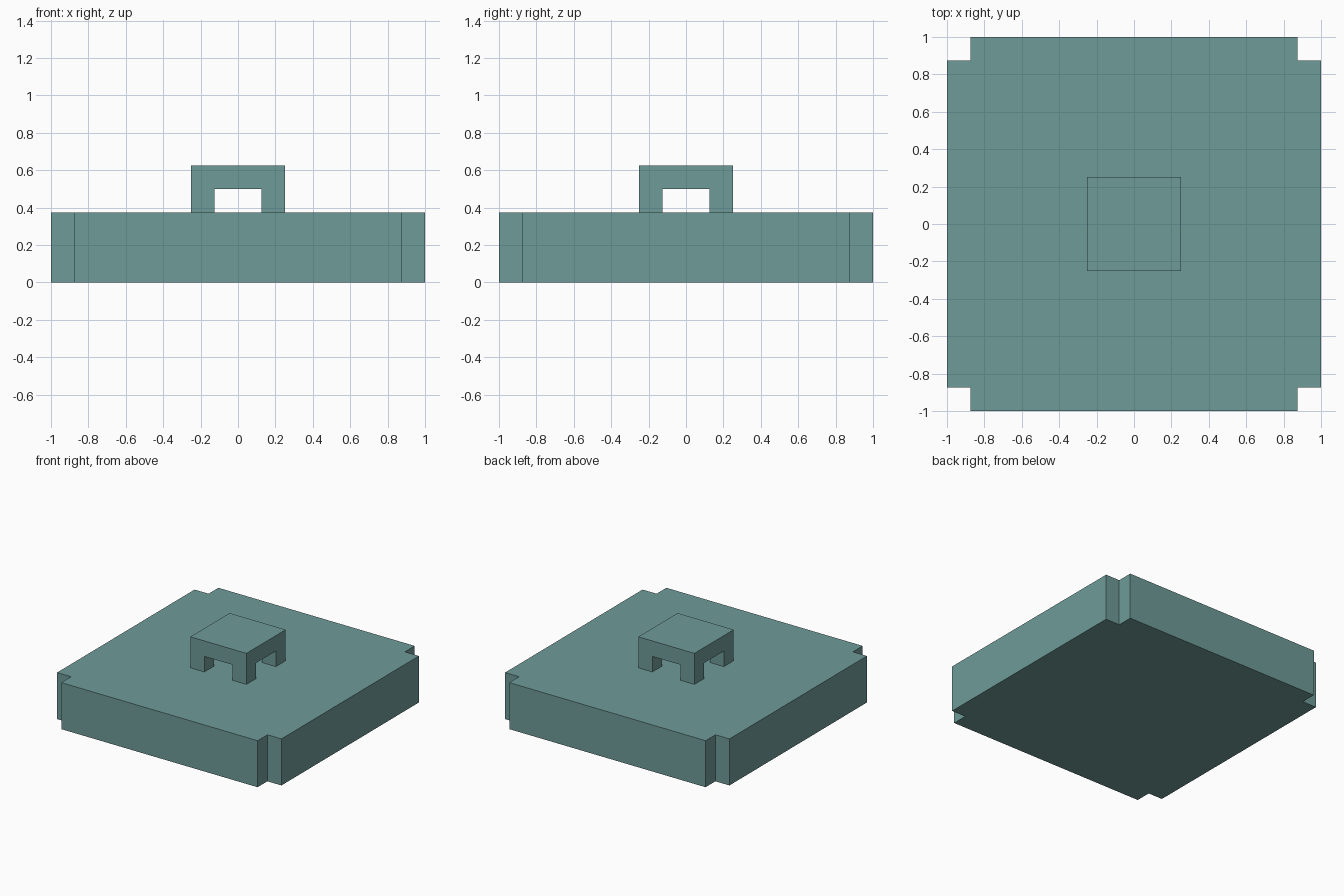
import bpy
import bmesh

if "Cube" in bpy.data.objects:
    bpy.data.objects.remove(bpy.data.objects["Cube"])

teal = bpy.data.materials.new("muted teal")
teal.diffuse_color = (0.156, 0.328, 0.314, 1)
teal.use_nodes = True
teal.node_tree.nodes["Principled BSDF"].inputs["Base Color"].default_value = teal.diffuse_color


def prism(name, outline, z0, z1):
    """Extrude a counter-clockwise outline from z0 to z1."""
    bm = bmesh.new()
    base = bm.faces.new([bm.verts.new((x, y, z0)) for x, y in outline])
    ext = bmesh.ops.extrude_face_region(bm, geom=[base], use_keep_orig=True)
    for v in ext["geom"]:
        if isinstance(v, bmesh.types.BMVert):
            v.co.z = z1
    bmesh.ops.recalc_face_normals(bm, faces=bm.faces[:])
    mesh = bpy.data.meshes.new(name)
    bm.to_mesh(mesh)
    bm.free()
    mesh.materials.append(teal)
    obj = bpy.data.objects.new(name, mesh)
    bpy.context.collection.objects.link(obj)
    return obj


def square(cx, cy, h):
    return [(cx - h, cy - h), (cx + h, cy - h), (cx + h, cy + h), (cx - h, cy + h)]


# Slab with a square notch in every corner
o, i = 1.0, 0.875
corner = [(o, i), (i, i), (i, o)]
outline = []
for _ in range(4):
    outline += corner
    corner = [(-y, x) for x, y in corner]
prism("slab", outline, 0, 0.375)

# Handle: square cap on four short legs
prism("handle_cap", square(0, 0, 0.25), 0.5, 0.625)
for side_x, sx in (("left", -1), ("right", 1)):
    for side_y, sy in (("front", -1), ("back", 1)):
        prism(f"handle_leg_{side_y}_{side_x}",
              square(sx * 0.1875, sy * 0.1875, 0.0625), 0.375, 0.5)
